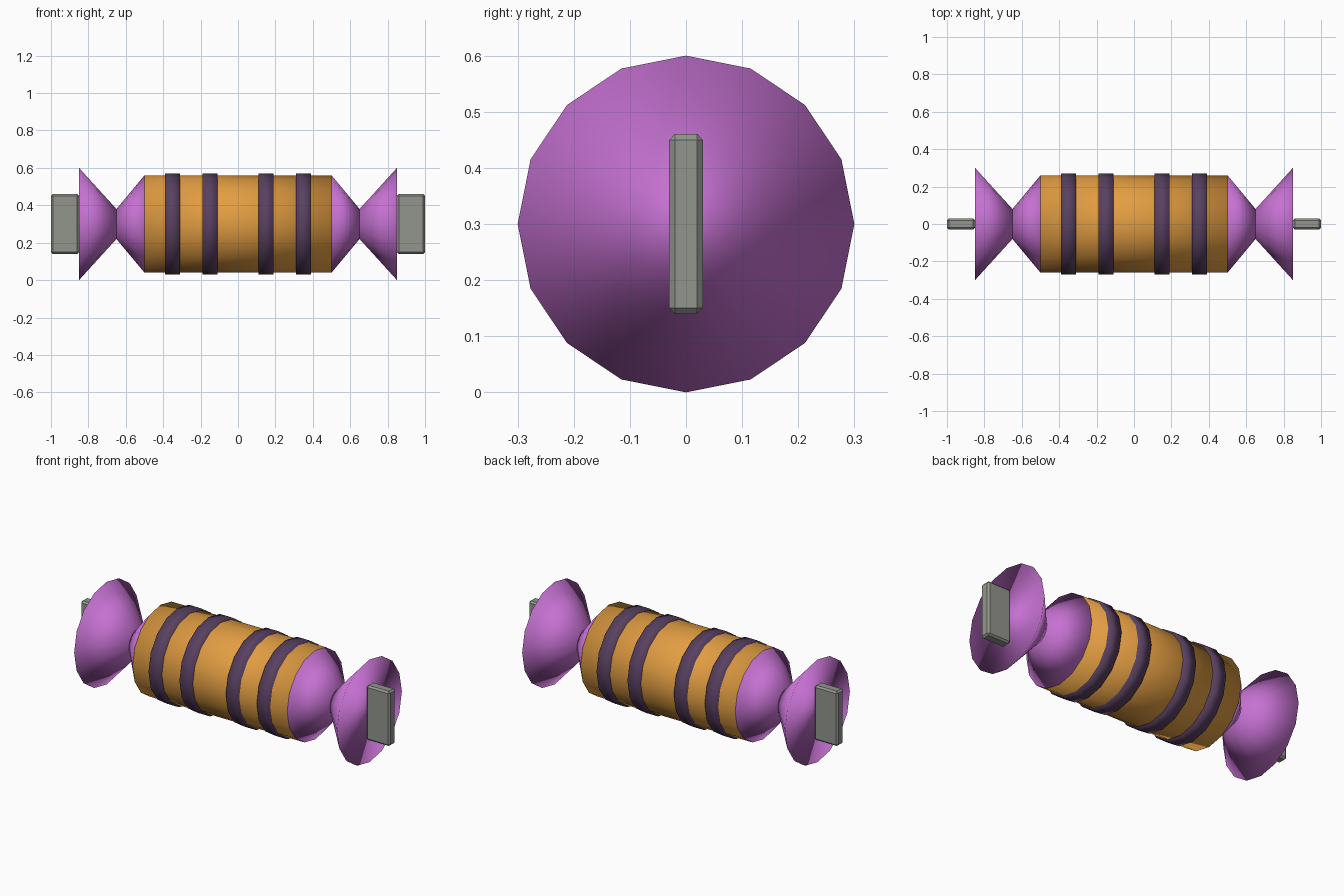
import bpy
import bmesh
from mathutils import Matrix, Vector

if "Cube" in bpy.data.objects:
    bpy.data.objects.remove(bpy.data.objects["Cube"], do_unlink=True)

AXIS_Z = 0.3
SIDES = 16


def material(name, color):
    mat = bpy.data.materials.new(name)
    mat.use_nodes = True
    mat.diffuse_color = (*color, 1)
    mat.node_tree.nodes["Principled BSDF"].inputs["Base Color"].default_value = (*color, 1)
    return mat


orange = material("orange wrapper", (0.76, 0.34, 0.055))
purple = material("purple wrapper", (0.56, 0.165, 0.64))
dark = material("dark purple band", (0.10, 0.052, 0.12))
grey = material("grey tab", (0.29, 0.30, 0.27))


def finish(name, bm, mat, smooth):
    bmesh.ops.recalc_face_normals(bm, faces=bm.faces)
    for face in bm.faces:
        face.smooth = smooth
    mesh = bpy.data.meshes.new(name)
    bm.to_mesh(mesh)
    bm.free()
    mesh.materials.append(mat)
    obj = bpy.data.objects.new(name, mesh)
    obj.location.z = AXIS_Z
    bpy.context.collection.objects.link(obj)
    return obj


def drum(name, x0, x1, r0, r1, mat):
    """Closed round section along x, radius r0 at x0 and r1 at x1."""
    if x0 > x1:
        x0, x1, r0, r1 = x1, x0, r1, r0
    bm = bmesh.new()
    turn = Matrix.Translation(((x0 + x1) / 2, 0, 0)) @ Matrix.Rotation(1.5707963, 4, "Y")
    bmesh.ops.create_cone(bm, cap_ends=True, segments=SIDES, radius1=r0,
                          radius2=r1, depth=x1 - x0, matrix=turn)
    return finish(name, bm, mat, True)


def tab(name, x, size):
    """Thin end plate with chamfered edges."""
    bm = bmesh.new()
    place = Matrix.Translation((x, 0, 0)) @ Matrix.Diagonal(Vector((*size, 1)))
    bmesh.ops.create_cube(bm, size=1, matrix=place)
    bmesh.ops.bevel(bm, geom=bm.edges[:], offset=0.01, segments=1, affect="EDGES")
    return finish(name, bm, grey, False)


# Barrel
drum("body", -0.5, 0.5, 0.26, 0.26, orange)

# Bands, twisted ends and tabs on both sides
for side, s in (("left", 1), ("right", -1)):
    for place, x in (("inner", 0.15), ("outer", 0.35)):
        drum(f"{side}_{place}_band", s * x - 0.04, s * x + 0.04, 0.27, 0.27, dark)
    drum(f"{side}_taper", s * 0.5, s * 0.65, 0.26, 0.08, purple)
    drum(f"{side}_flare", s * 0.65, s * 0.85, 0.08, 0.3, purple)
    tab(f"{side}_tab", s * 0.925, (0.15, 0.06, 0.32))
